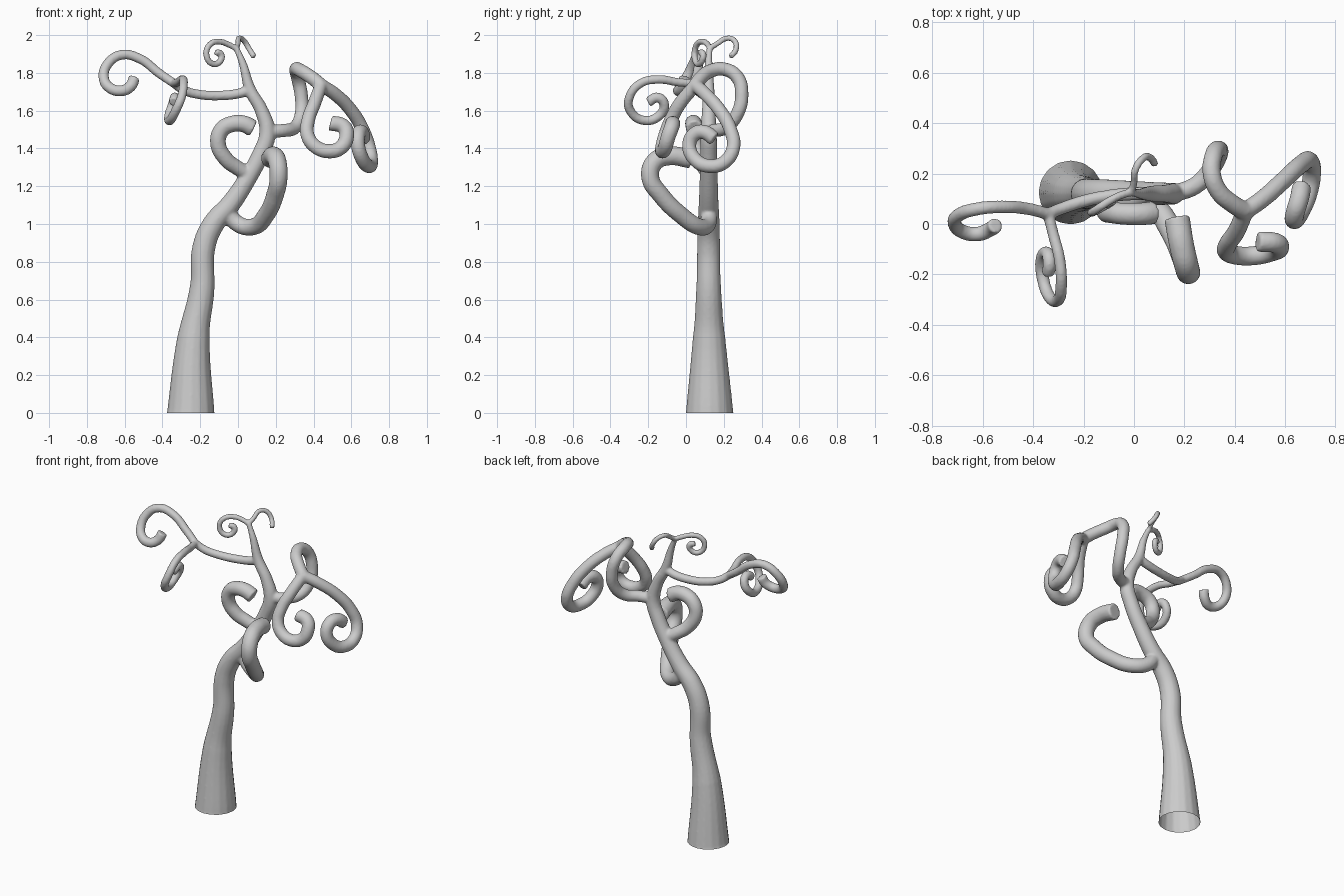
import bpy, bmesh

curve = bpy.data.curves.new("tree_paths", 'CURVE')
curve.dimensions = '3D'
curve.bevel_depth = 1.0
curve.bevel_resolution = 6
curve.resolution_u = 8
curve.use_fill_caps = True


def limb(points, radii):
    """Add a tube; radii is (start, end) or one value per point."""
    n = len(points)
    if len(radii) == 2:
        a, b = radii
        radii = [a + (b - a) * i / (n - 1) for i in range(n)]
    s = curve.splines.new('BEZIER')
    s.radius_interpolation = 'CARDINAL'
    s.bezier_points.add(n - 1)
    for bp, co, r in zip(s.bezier_points, points, radii):
        bp.co = co
        bp.radius = r + 0.001
        bp.handle_left_type = bp.handle_right_type = 'AUTO'


# trunk (runs below the ground, trimmed later)
limb([(-.252, .125, -.06), (-.25, .125, 0), (-.235, .122, .4), (-.19, .12, .66),
      (-.18, .12, .88), (-.13, .12, 1.0), (-.04, .12, 1.105), (.05, .12, 1.24),
      (.12, .12, 1.37), (.155, .12, 1.48), (.125, .12, 1.6), (.065, .12, 1.71),
      (.025, .12, 1.85), (-.01, .125, 1.935)],
     [.13, .125, .085, .065, .06, .057, .052, .047, .044, .042, .035, .03, .02, .015])

# low front curl
limb([(-.07, .12, 1.08), (0, .115, 1.0), (.08, .07, .985), (.15, -.03, 1.05),
      (.195, -.13, 1.15), (.215, -.19, 1.25), (.208, -.165, 1.33),
      (.19, -.09, 1.36), (.17, .025, 1.345)], (.042, .05))

# low left curl
limb([(.06, .12, 1.26), (0, .10, 1.295), (-.065, .07, 1.345), (-.106, .05, 1.43),
      (-.085, .045, 1.5), (-.03, .04, 1.53), (.03, .04, 1.53),
      (.08, .045, 1.505)], (.038, .045))

# right bough and its two curls
fork_right = (.44, .05, 1.735)
limb([(.155, .12, 1.49), (.24, .15, 1.495), (.30, .21, 1.51), (.335, .27, 1.58),
      (.335, .295, 1.68), (.315, .27, 1.78), (.308, .2, 1.82), (.335, .13, 1.81),
      (.39, .08, 1.775), fork_right], (.034, .036))
limb([fork_right, (.51, .1, 1.69), (.60, .18, 1.6), (.66, .235, 1.5),
      (.695, .25, 1.4), (.705, .2, 1.325), (.69, .12, 1.307), (.66, .05, 1.34),
      (.635, .017, 1.42), (.64, .05, 1.48), (.655, .1, 1.485), (.665, .15, 1.45)],
     (.034, .038))
limb([fork_right, (.405, -.03, 1.64), (.372, -.08, 1.55), (.368, -.11, 1.47),
      (.41, -.125, 1.41), (.48, -.125, 1.385), (.545, -.11, 1.405),
      (.575, -.095, 1.46), (.56, -.075, 1.515), (.49, -.07, 1.535)], (.034, .04))

# left bough and its two curls
fork_left = (-.34, .04, 1.745)
limb([(.065, .12, 1.71), (0, .12, 1.69), (-.1, .11, 1.68), (-.2, .09, 1.685),
      (-.29, .06, 1.71), fork_left], (.026, .023))
limb([fork_left, (-.42, .06, 1.8), (-.52, .068, 1.875), (-.62, .06, 1.895),
      (-.695, .035, 1.84), (-.71, 0, 1.77), (-.68, -.03, 1.722),
      (-.62, -.04, 1.705), (-.568, -.02, 1.73), (-.548, -.005, 1.775)], (.023, .03))
limb([fork_left, (-.32, -.04, 1.75), (-.295, -.14, 1.765), (-.288, -.24, 1.745),
      (-.30, -.3, 1.67), (-.33, -.295, 1.6), (-.36, -.22, 1.548),
      (-.365, -.14, 1.575), (-.345, -.115, 1.635), (-.335, -.15, 1.67),
      (-.34, -.2, 1.645)], (.021, .026))

# crown curls
fork_top = (-.01, .125, 1.93)
limb([fork_top, (-.05, .115, 1.95), (-.1, .09, 1.965), (-.145, .06, 1.953),
      (-.168, .045, 1.9), (-.135, .06, 1.848), (-.092, .085, 1.865),
      (-.09, .09, 1.9), (-.12, .075, 1.91)], (.015, .017))
limb([fork_top, (0, .165, 1.955), (.005, .215, 1.983), (.03, .255, 1.972),
      (.06, .265, 1.925), (.085, .235, 1.885)], (.014, .015))

# fuse all limbs into one continuous skin
paths = bpy.data.objects.new("tree_paths", curve)
bpy.context.collection.objects.link(paths)
mesh = bpy.data.meshes.new_from_object(
    paths.evaluated_get(bpy.context.evaluated_depsgraph_get()))
bpy.data.objects.remove(paths)
tree = bpy.data.objects.new("curly_tree", mesh)
bpy.context.collection.objects.link(tree)
fuse = tree.modifiers.new("fuse", 'REMESH')
fuse.mode = 'VOXEL'
fuse.voxel_size = 0.008
soften = tree.modifiers.new("soften", 'SMOOTH')
soften.factor = 0.5
soften.iterations = 4
skin = bpy.data.meshes.new_from_object(
    tree.evaluated_get(bpy.context.evaluated_depsgraph_get()))
tree.modifiers.clear()

# trim the trunk at the ground, leaving it open underneath
bm = bmesh.new()
bm.from_mesh(skin)
bmesh.ops.bisect_plane(bm, geom=bm.verts[:] + bm.edges[:] + bm.faces[:],
                       plane_co=(0, 0, 0), plane_no=(0, 0, 1), clear_inner=True)
for f in bm.faces:
    f.smooth = True
bm.to_mesh(skin)
bm.free()
skin.name = "curly_tree"
tree.data = skin
